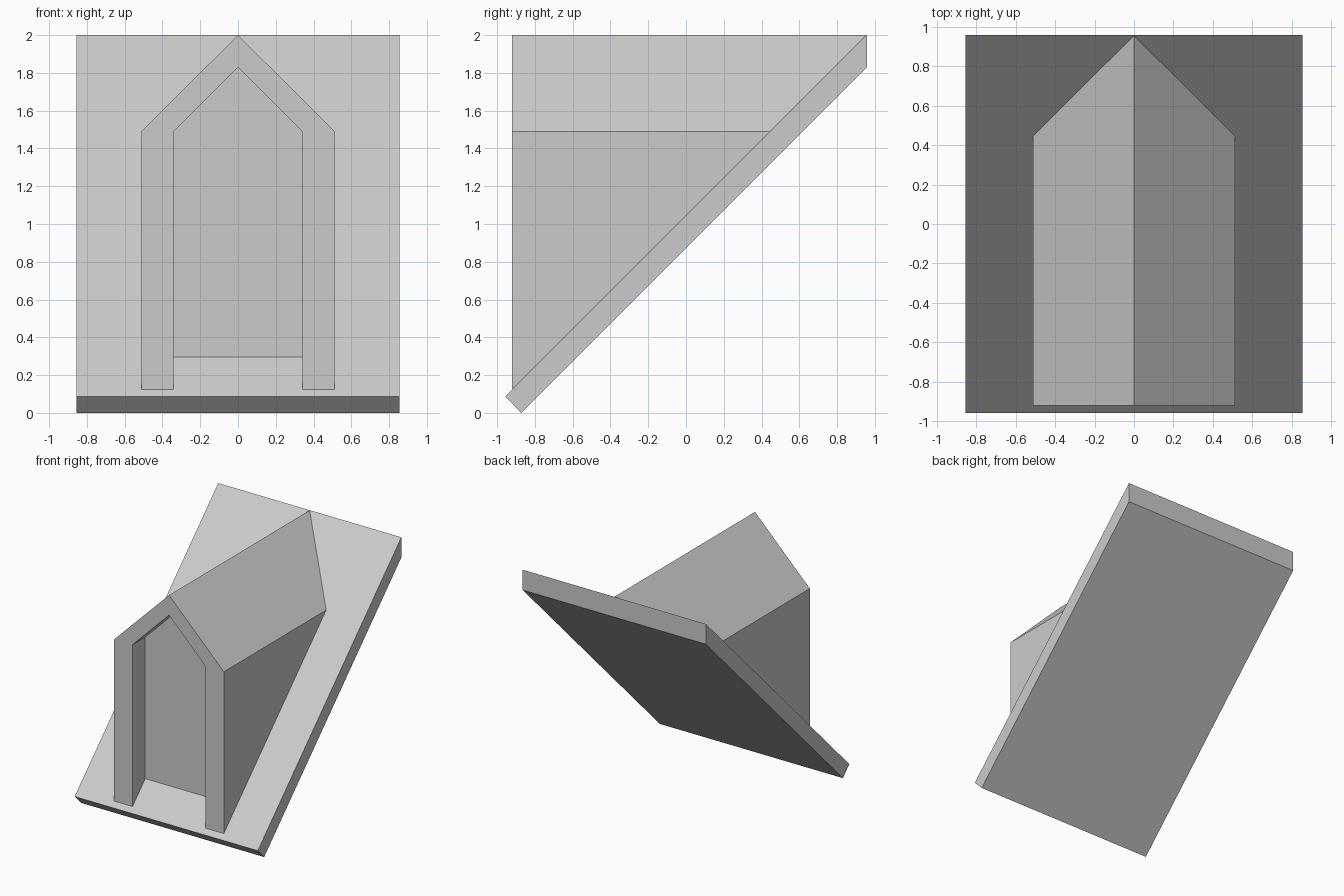
import bpy, bmesh

if "Cube" in bpy.data.objects:
    bpy.data.objects.remove(bpy.data.objects["Cube"])

FRONT, RECESS = -0.92, -0.75     # front of the dormer, back of its recess
SLOPE = 1.045                    # roof surface: z = y + SLOPE


def finish(name, bm):
    bmesh.ops.remove_doubles(bm, verts=bm.verts, dist=1e-4)
    mesh = bpy.data.meshes.new(name)
    bm.to_mesh(mesh)
    bm.free()
    obj = bpy.data.objects.new(name, mesh)
    bpy.context.collection.objects.link(obj)


# Sloping roof slab: side profile (y, z) extruded across x
bm = bmesh.new()
profile = [(-0.872, 0), (0.957, 1.829), (0.957, 2.0), (-0.957, 0.086)]
side = bm.faces.new([bm.verts.new((-0.855, y, z)) for y, z in profile])
ext = bmesh.ops.extrude_face_region(bm, geom=[side])
moved = [g for g in ext["geom"] if isinstance(g, bmesh.types.BMVert)]
bmesh.ops.translate(bm, verts=moved, vec=(1.71, 0, 0))
bmesh.ops.recalc_face_normals(bm, faces=bm.faces)
finish("roof_slab", bm)

# Gabled dormer: arch-shaped rings bridged from the roof to the recessed wall
bm = bmesh.new()


def arch(half, peak, y=None):
    """Gable outline at depth y, or projected along y onto the roof."""
    foot = (FRONT if y is None else y) + SLOPE
    points = [(-half, foot), (-half, 1.49), (0, peak), (half, 1.49), (half, foot)]
    return [bm.verts.new((x, z - SLOPE if y is None else y, z)) for x, z in points]


rings = [arch(0.512, 2.0), arch(0.512, 2.0, FRONT),
         arch(0.341, 1.831, FRONT), arch(0.341, 1.831, RECESS)]
for a, b in zip(rings, rings[1:]):
    for i in range(4):
        bm.faces.new((a[i], b[i], b[i + 1], a[i + 1]))
bm.faces.new(rings[-1][::-1])    # recessed wall
finish("gabled_dormer", bm)
